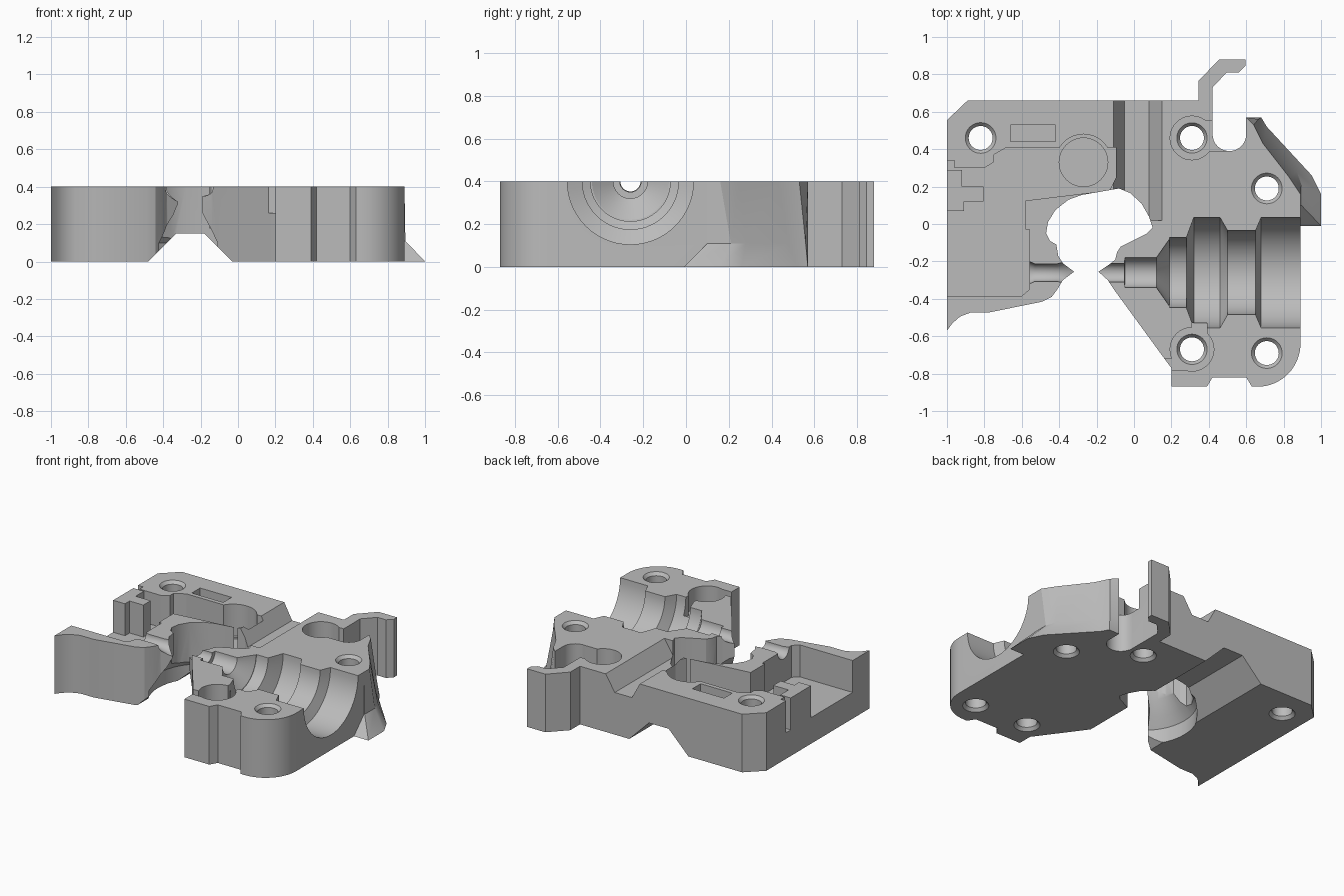
import bpy, bmesh
from math import cos, sin, pi, radians

cube = bpy.data.objects.get("Cube")
if cube:
    bpy.data.objects.remove(cube, do_unlink=True)

grey = bpy.data.materials.new("plain grey")
grey.use_nodes = True
colour = (0.5, 0.5, 0.5, 1)
grey.diffuse_color = colour
grey.node_tree.nodes["Principled BSDF"].inputs["Base Color"].default_value = colour

TOP, OVER = 0.4, 0.5


def loft(name, rings):
    """Closed solid through rings of equal point count."""
    bm = bmesh.new()
    loops = [[bm.verts.new(p) for p in ring] for ring in rings]
    for a, b in zip(loops, loops[1:]):
        for i in range(len(a)):
            j = (i + 1) % len(a)
            bm.faces.new((a[i], a[j], b[j], b[i]))
    bm.faces.new(loops[0][::-1])
    bm.faces.new(loops[-1])
    bmesh.ops.recalc_face_normals(bm, faces=bm.faces[:])
    mesh = bpy.data.meshes.new(name)
    bm.to_mesh(mesh)
    bm.free()
    mesh.materials.append(grey)
    obj = bpy.data.objects.new(name, mesh)
    bpy.context.collection.objects.link(obj)
    return obj


def prism(name, outline, low, high):
    return loft(name, [[(x, y, z) for x, y in outline] for z in (low, high)])


def box(x0, x1, y0, y1):
    return [(x0, y0), (x1, y0), (x1, y1), (x0, y1)]


def arc(cx, cy, r, start, end, n=16):
    angles = [radians(start + (end - start) * i / n) for i in range(n + 1)]
    return [(cx + r * cos(a), cy + r * sin(a)) for a in angles]


def circle(cx, cy, r, n=40):
    return arc(cx, cy, r, 0, 360, n)[:-1]


def turned_z(name, cx, cy, profile, stretch=1):
    return loft(name, [[(x, cy + (y - cy) * stretch, z) for x, y in circle(cx, cy, r)]
                       for z, r in profile])


def turned_x(name, cy, cz, profile):
    return loft(name, [[(x, y, z) for y, z in circle(cy, cz, r, 56)] for x, r in profile])


def combine(target, tool, operation="DIFFERENCE"):
    mod = target.modifiers.new("combine", "BOOLEAN")
    mod.operation, mod.solver, mod.object = operation, "EXACT", tool
    bpy.context.view_layer.objects.active = target
    bpy.ops.object.modifier_apply(modifier=mod.name)
    bpy.data.objects.remove(tool, do_unlink=True)


# Plate outline: left arm, throat, right jaw, front edge, right side, hook, back
left_arm = [(-1, -.57), (-.97, -.53), (-.93, -.495), (-.87, -.472), (-.77, -.472),
            (-.49, -.415), (-.44, -.39), (-.41, -.35), (-.38, -.3), (-.32, -.255),
            (-.38, -.21), (-.405, -.17), (-.415, -.11), (-.45, -.09), (-.47, -.05)]
throat = [(-.46, .01), (-.42, .075), (-.35, .13), (-.28, .155), (-.08, .19),
          (-.02, .165), (.04, .11), (.08, .04), (.1, -.02), (.07, -.05)]
right_jaw = [(-.03, -.1), (-.07, -.12), (-.09, -.15), (-.1, -.19), (-.13, -.215),
             (-.19, -.255), (-.14, -.3), (-.1, -.36), (.17, -.73), (.2, -.77)]
front_edge = [(.2, -.87), (.39, -.87), (.42, -.82), (.6, -.82), (.63, -.87)]
right_side = arc(.66, -.64, .23, -90, 0) + [(.89, .16), (.83, .25), (.68, .42), (.6, .53)]
hook = arc(.51, .48, .09, 0, -180) + [(.42, .73), (.495, .81), (.56, .81), (.595, .845),
                                      (.595, .88), (.455, .88), (.345, .765), (.345, .66)]
back_edge = [(-.89, .66), (-1, .555)]
body = prism("carriage_half", left_arm + throat + right_jaw + front_edge + right_side
             + hook + back_edge, 0, TOP)

# Flared wing on the right
wing_top = [(.6, .1), (.89, .1), (.89, .16), (.83, .25), (.69, .43), (.64, .53), (.6, .57)]
wing_mid = [(.6, .1), (.895, .1), (.895, .21), (.87, .28), (.7, .48), (.665, .56), (.6, .57)]
wing_foot = [(.6, -.01), (1, -.01), (1, .16), (.95, .26), (.71, .52), (.68, .57), (.6, .57)]
combine(body, loft("wing", [[(x, y, z) for x, y in ring] for ring, z in
                            ((wing_foot, 0), (wing_mid, .11), (wing_top, TOP))]), "UNION")

# Groove under the plate, and the funnel above it
groove = [(-.48, 0), (-.33, .15), (-.18, .15), (-.03, 0), (-.03, -.1), (-.48, -.1)]
combine(body, loft("groove", [[(x, y, z) for x, z in groove] for y in (-1, 1)]))
combine(body, turned_z("funnel", -.275, -.13, [(-.1, .245), (.1, .245), (.16, .2),
                                               (.25, .14), (.33, .105), (OVER, .1)], 1.2))

# Sunken bay on the left, its pulley seat, and a small slot
bay = [(-1.1, -.385), (-.6, -.385), (-.56, -.35), (-.56, -.03), (-.58, -.03), (-.58, .125),
       (-.13, .18), (-.095, .25), (-.095, .41), (-.68, .41), (-.75, .37), (-.75, .33),
       (-.8, .3), (-.96, .3), (-.96, .34), (-1.1, .34)]
combine(body, prism("bay", bay, .18, OVER))
combine(body, prism("pulley_seat", circle(-.27, .33, .15), .18, OVER))
combine(body, prism("pulley_recess", circle(-.27, .33, .13), .17, OVER))
combine(body, prism("nut_slot", box(-.66, -.42, .44, .53), .25, OVER))

# Post standing in the bay
post = [(-1, .07), (-.91, .07), (-.91, .12), (-.805, .12), (-.805, .2), (-.92, .2),
        (-.92, .29), (-1, .29)]
combine(body, prism("post", post, .1, TOP), "UNION")

# Shallow cross channel
channel = [(-.11, .4), (-.05, .29), (.08, .29), (.15, .4), (.15, .5), (-.11, .5)]
combine(body, loft("channel", [[(x, y, z) for x, z in channel] for y in (.02, .8)]))

# Stepped bore on the right, narrow guide bore on the left
stepped = [(-.25, .05), (-.05, .05), (-.049, .08), (.12, .08), (.19, .18), (.191, .187),
           (.28, .187), (.32, .295), (.46, .295), (.5, .225), (.65, .225), (.68, .295),
           (1.1, .295)]
combine(body, turned_x("stepped_bore", -.26, TOP, stepped))
guide = [(-.6, .065), (-.56, .06), (-.53, .047), (-.41, .047), (-.36, .06), (-.28, .1)]
combine(body, turned_x("guide_bore", -.26, TOP, guide))

# Screw holes with chamfered ends, two of them with sunken heads
sunk = [(.31, .46), (.31, -.67)]
for x, y in [(-.82, .46), (.71, .19), (.71, -.69)] + sunk:
    combine(body, turned_z("screw_hole", x, y, [(-.02, .1), (.02, .064), (.38, .064),
                                                (.42, .1)]))
for x, y in sunk:
    combine(body, prism("head_seat", circle(x, y, .117), .26, OVER))
    combine(body, turned_z("seat_chamfer", x, y, [(.23, .06), (.28, .095)]))
combine(body, prism("slot_seat", box(.36, .5, .39, .55), .26, OVER))
combine(body, prism("edge_seat", box(.1, .3, -.78, -.72), .26, OVER))
combine(body, prism("bore_seat", box(.31, .39, -.67, -.53), .26, OVER))

# Smooth the curved walls and keep the edges sharp
bpy.ops.object.select_all(action="DESELECT")
body.select_set(True)
bpy.context.view_layer.objects.active = body
bpy.ops.object.shade_smooth_by_angle(angle=radians(25))
